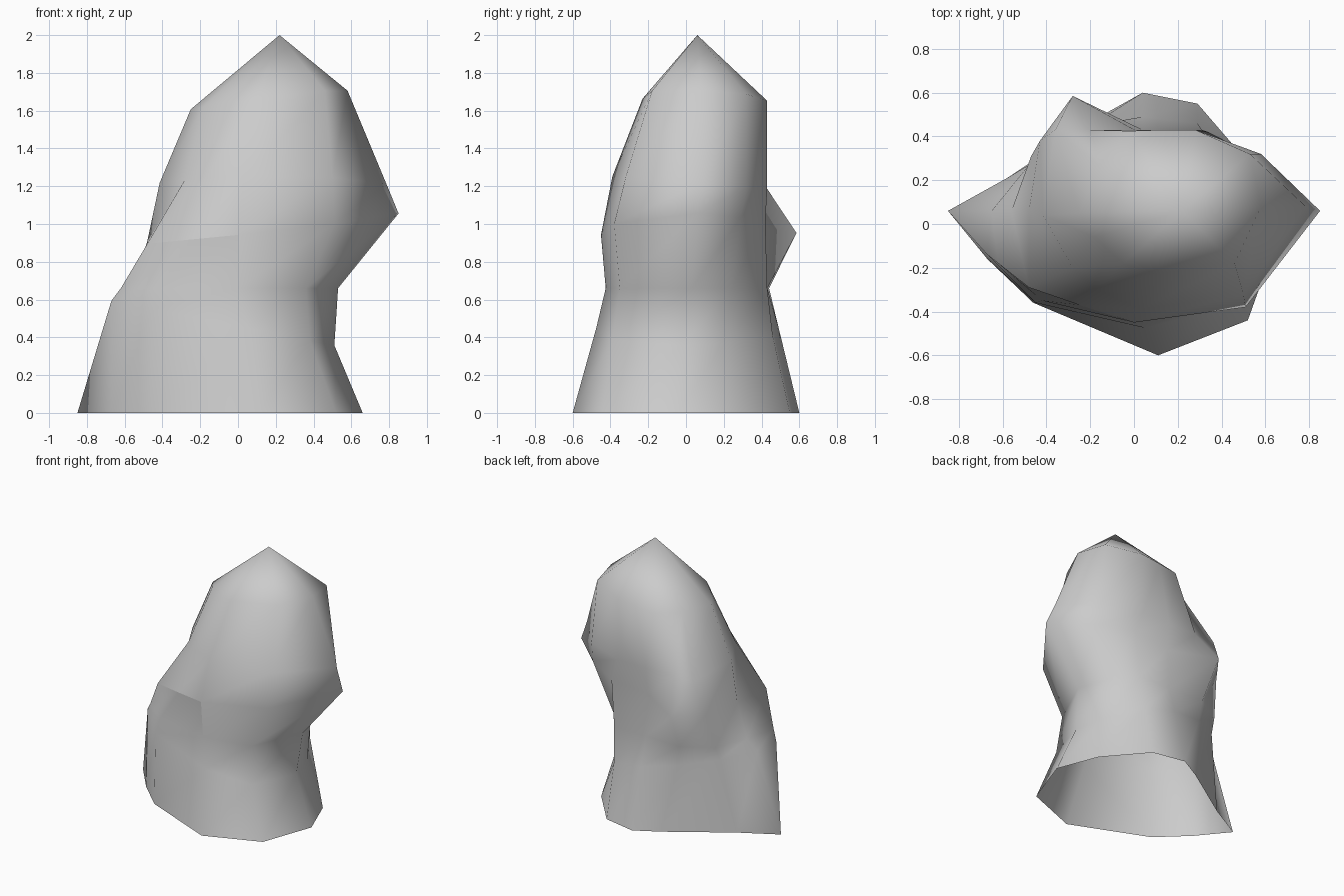
import bpy, bmesh

# Each ring is a tilted slice: (base height, tilt per x, tilt per y, outline from left via front, right, back)
rings = [
    (0.00, 0.00, 0.00, [(-.85, .06), (-.67, -.16), (-.46, -.36), (.11, -.60), (.52, -.44), (.66, -.05),
                        (.54, .26), (.29, .55), (.04, .60), (-.14, .50), (-.58, .21)]),
    (0.46, -.20, 0.00, [(-.65, .06), (-.67, -.14), (-.45, -.36), (.05, -.475), (.38, -.39), (.51, -.02),
                        (.45, .20), (.29, .46), (.04, .49), (-.23, .43), (-.48, .27)]),
    (0.66, 0.00, 0.00, [(-.56, .06), (-.62, -.18), (-.42, -.35), (.00, -.425), (.36, -.35), (.53, .03),
                        (.45, .24), (.31, .43), (.04, .43), (-.25, .44), (-.47, .31)]),
    (0.96, 0.11, 0.04, [(-.48, .06), (-.48, -.29), (-.25, -.37), (.00, -.45), (.51, -.38), (.85, .06),
                        (.59, .29), (.34, .42), (.04, .41), (-.28, .585), (-.43, .38)]),
    (1.22, 0.00, -.08, [(-.415, .04), (-.28, -.20), (-.17, -.30), (.03, -.39), (.50, -.32), (.785, .08),
                        (.58, .32), (.28, .43), (.04, .43), (-.20, .43), (-.36, .43)]),
    (1.64, 0.12, -.05, [(-.25, .05), (-.18, -.06), (-.05, -.18), (.10, -.23), (.46, -.18), (.58, .08),
                        (.53, .32), (.28, .43), (.13, .43), (-.02, .425), (-.16, .27)]),
]

# Rock shell, open underneath
bm = bmesh.new()
grid = [[bm.verts.new((x, y, z + tx * x + ty * y)) for x, y in outline]
        for z, tx, ty, outline in rings]
peak = bm.verts.new((.22, .06, 2))
n = len(grid[0])
for low, high in zip(grid, grid[1:]):
    for i in range(n):
        j = (i + 1) % n
        bm.faces.new((low[i], low[j], high[j], high[i]))
for i in range(n):
    bm.faces.new((grid[-1][i], grid[-1][(i + 1) % n], peak))
for f in bm.faces:
    f.smooth = True

# Hard creases of the front ledge
for a, b in ((grid[3][1], grid[3][2]), (grid[3][2], grid[3][3]), (grid[3][3], grid[2][3])):
    bm.edges.get((a, b)).smooth = False

mesh = bpy.data.meshes.new("rock")
bm.to_mesh(mesh)
bm.free()
rock = bpy.data.objects.new("rock", mesh)
bpy.context.collection.objects.link(rock)

# Stone colour
stone = bpy.data.materials.new("stone grey")
stone.diffuse_color = (0.6, 0.6, 0.6, 1)
mesh.materials.append(stone)
